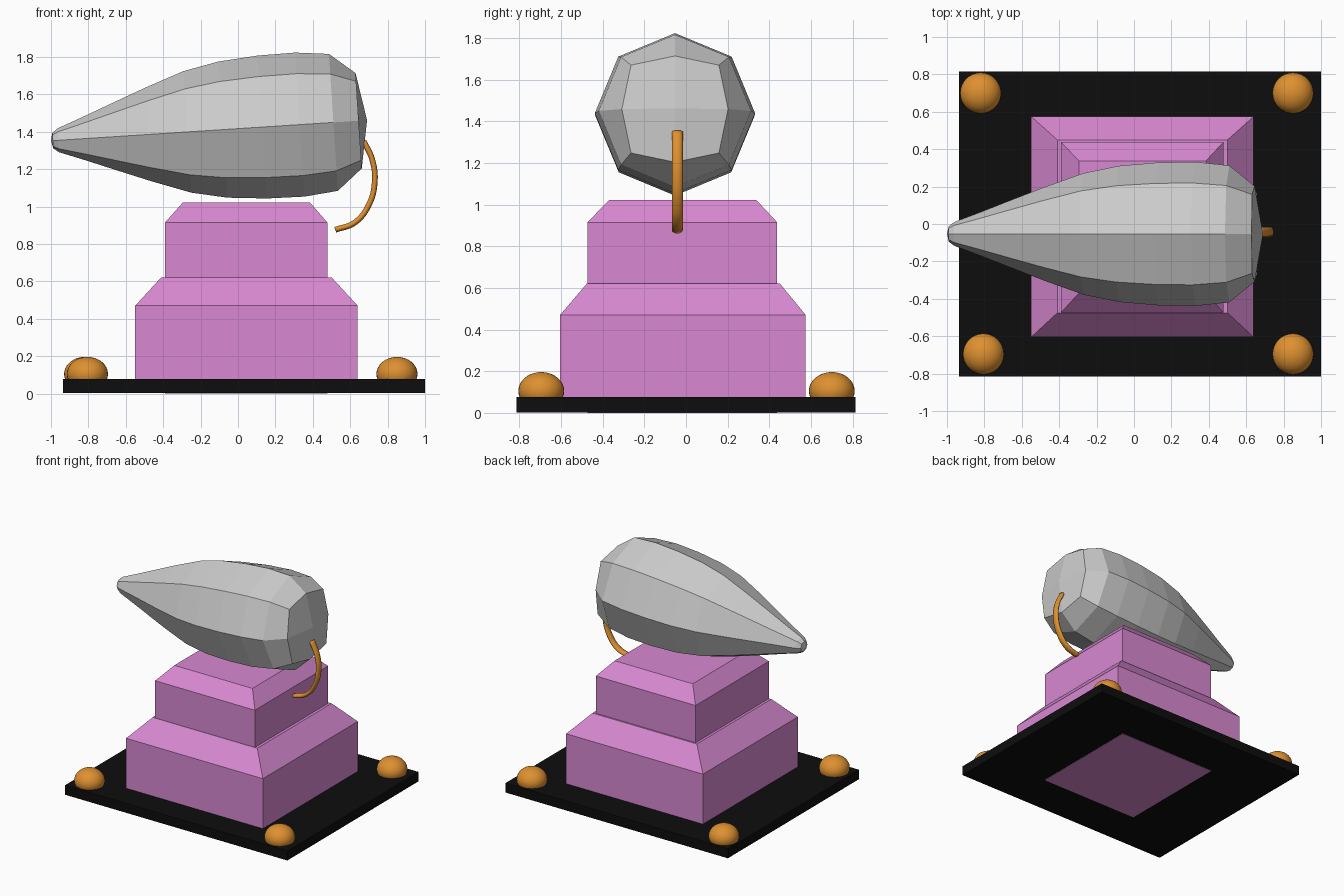
import bpy, bmesh
from math import cos, sin, pi
from mathutils import Vector

if "Cube" in bpy.data.objects:
    bpy.data.objects.remove(bpy.data.objects["Cube"])


def material(name, rgb):
    m = bpy.data.materials.new(name)
    m.diffuse_color = (*rgb, 1)
    m.use_nodes = True
    m.node_tree.nodes["Principled BSDF"].inputs["Base Color"].default_value = m.diffuse_color
    return m


PINK = material("pink", (0.69, 0.25, 0.64))
BLACK = material("black", (0.004, 0.004, 0.004))
ORANGE = material("orange", (0.73, 0.28, 0.03))


def add_object(name, bm, mat=None):
    bmesh.ops.recalc_face_normals(bm, faces=bm.faces)
    me = bpy.data.meshes.new(name)
    bm.to_mesh(me)
    bm.free()
    ob = bpy.data.objects.new(name, me)
    bpy.context.collection.objects.link(ob)
    if mat:
        me.materials.append(mat)
    return ob


def loft(name, rings, mat=None, tips=None):
    """Skin a list of point rings; close ends flat or with tip points."""
    bm = bmesh.new()
    rows = [[bm.verts.new(p) for p in r] for r in rings]
    n = len(rows[0])
    for a, b in zip(rows, rows[1:]):
        for i in range(n):
            j = (i + 1) % n
            bm.faces.new((a[i], a[j], b[j], b[i]))
    for k, row in enumerate((rows[0], rows[-1])):
        if tips:
            t = bm.verts.new(tips[k])
            # quads joining ridge - corner - ridge - centre
            for i in range(0, n, 2):
                bm.faces.new((row[i], row[i + 1], row[(i + 2) % n], t))
        else:
            bm.faces.new(row)
    return add_object(name, bm, mat)


def block(name, levels, mat):
    """Stack of rectangles (x0, x1, y0, y1, z)."""
    return loft(name, [[(a, c, z), (b, c, z), (b, d, z), (a, d, z)]
                       for a, b, c, d, z in levels], mat)


# base plate and two chamfered pedestal blocks
block("base_plate", [(-0.935, 1, -0.815, 0.815, 0.003), (-0.935, 1, -0.815, 0.815, 0.077)], BLACK)
block("lower_pedestal", [(-0.55, 0.64, -0.605, 0.575, 0.03), (-0.55, 0.64, -0.605, 0.575, 0.47),
                         (-0.41, 0.50, -0.475, 0.45, 0.622)], PINK)
block("upper_pedestal", [(-0.39, 0.478, -0.473, 0.438, 0), (-0.39, 0.478, -0.473, 0.438, 0.915),
                         (-0.295, 0.385, -0.37, 0.338, 1.022)], PINK)

# tapering eight-sided body on a slightly raised axis
SLOPE = 0.065


def axis(t):
    return Vector((t, -0.053, 1.417 + SLOPE * t))


body = []
for t, r in [(-0.99, 0.042), (-0.96, 0.064), (-0.82, 0.117), (-0.66, 0.18), (-0.48, 0.25),
             (-0.27, 0.325), (-0.08, 0.364), (0.13, 0.382), (0.33, 0.385), (0.51, 0.366),
             (0.645, 0.255)]:
    ring = []
    for i in range(8):
        a = i * pi / 4
        k = r * (1.17 if t > 0.6 and i % 2 else 1.0)   # squarer rear cap
        ring.append(axis(t) + Vector((-SLOPE * k * sin(a), k * cos(a), k * sin(a))))
    body.append(ring)
loft("body", body, tips=(axis(-1.0), axis(0.69)))

# curled tail tube
cu = bpy.data.curves.new("tail_path", 'CURVE')
cu.dimensions = '3D'
cu.bevel_depth = 0.016
cu.bevel_resolution = 3
cu.resolution_u = 6
cu.use_fill_caps = True
pts = [(0.672, 1.35), (0.718, 1.25), (0.731, 1.13), (0.70, 1.01), (0.625, 0.915), (0.52, 0.876)]
sp = cu.splines.new('BEZIER')
sp.bezier_points.add(len(pts) - 1)
for bp, (x, z) in zip(sp.bezier_points, pts):
    bp.co = (x, 0, z)
    bp.handle_left_type = bp.handle_right_type = 'AUTO'
tmp = bpy.data.objects.new("tail_path", cu)
bpy.context.collection.objects.link(tmp)
bpy.context.view_layer.update()
bm = bmesh.new()
bm.from_mesh(tmp.to_mesh())
tmp.to_mesh_clear()
bpy.data.objects.remove(tmp)
bmesh.ops.remove_doubles(bm, verts=bm.verts, dist=1e-5)
for v in bm.verts:                       # flattened: wider across y
    v.co.y = v.co.y * 1.65 - 0.042
for f in bm.faces:
    f.smooth = len(f.verts) <= 4
add_object("tail", bm, ORANGE)

# four corner studs
for i, (x, y) in enumerate([(-0.82, 0.70), (0.85, 0.70), (-0.805, -0.695), (0.85, -0.695)]):
    bm = bmesh.new()
    bmesh.ops.create_uvsphere(bm, u_segments=32, v_segments=16, radius=0.11)
    for v in bm.verts:
        v.co = Vector((x, y, 0.105)) + Vector((v.co.x, v.co.y, v.co.z * 0.83))
    for f in bm.faces:
        f.smooth = True
    add_object(f"corner_stud_{i + 1}", bm, ORANGE)
